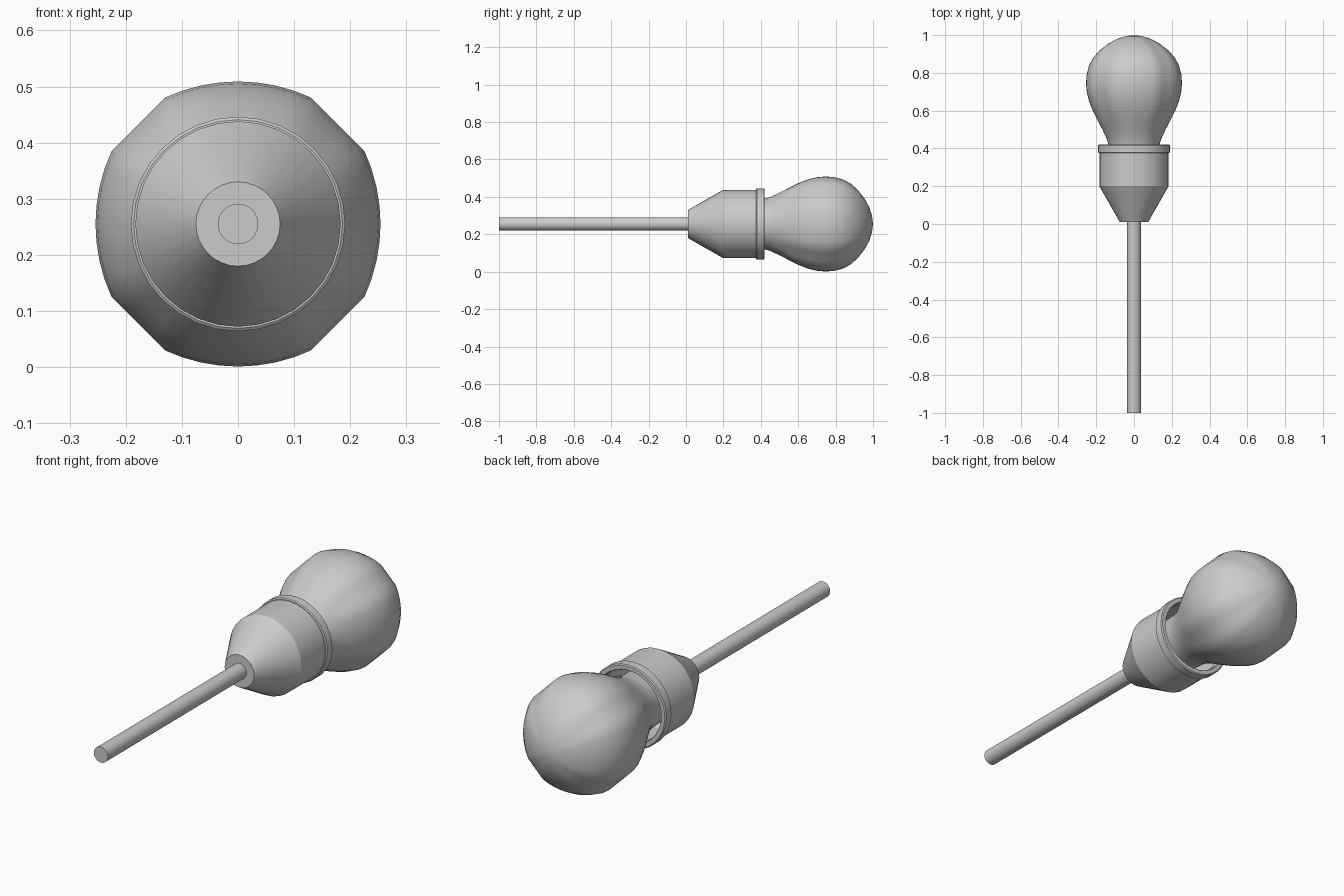
import bpy, bmesh, math

if "Cube" in bpy.data.objects:
    bpy.data.objects.remove(bpy.data.objects["Cube"])

CZ = 0.255  # height of the shared axis


def flattened(a):
    """Radius factor: round sides with slightly flat diagonals."""
    d = math.degrees(a) % 90
    d = min(d, 90 - d)
    if d <= 30:
        return 0.996 + 0.024 * (d / 30) ** 2
    return 1.02 * math.cos(math.radians(15)) / math.cos(math.radians(45 - d))


def lathe(name, profile, segs=32, closed=False, factor=None, angle=30):
    """Revolve (y, radius) points about the y axis."""
    bm = bmesh.new()
    rings = []
    for y, r in profile:
        if r == 0:
            rings.append([bm.verts.new((0, y, CZ))] * segs)
            continue
        ring = []
        for i in range(segs):
            a = 2 * math.pi * i / segs
            k = r * (factor(a) if factor and y > 0.5 else 1)
            ring.append(bm.verts.new((k * math.cos(a), y, CZ + k * math.sin(a))))
        rings.append(ring)
    pairs = list(zip(rings, rings[1:]))
    if closed:
        pairs.append((rings[-1], rings[0]))
    for p, q in pairs:
        for i in range(segs):
            j = (i + 1) % segs
            bm.faces.new(list(dict.fromkeys((p[i], q[i], q[j], p[j]))))
    bmesh.ops.recalc_face_normals(bm, faces=bm.faces)
    me = bpy.data.meshes.new(name)
    bm.to_mesh(me)
    bm.free()
    ob = bpy.data.objects.new(name, me)
    bpy.context.collection.objects.link(ob)
    bpy.ops.object.select_all(action='DESELECT')
    ob.select_set(True)
    bpy.context.view_layer.objects.active = ob
    bpy.ops.object.shade_smooth_by_angle(angle=math.radians(angle))
    return ob


# Hanging cable
lathe("cable", [(-1, 0), (-1, 0.036), (0.02, 0.036), (0.02, 0)])

# Socket shell: flat nose, cone, then cylinder, open at the bulb end
lathe("socket", [(0.01, 0), (0.01, 0.075), (0.2, 0.183), (0.39, 0.183)], angle=25)

# Rim collar with softened edges
lathe("socket_rim", [(0.375, 0.165), (0.375, 0.186), (0.379, 0.191), (0.416, 0.191),
                     (0.42, 0.186), (0.42, 0.168), (0.416, 0.165)], closed=True)

# Glass bulb with its neck running into the socket
lathe("bulb", [(0.30, 0), (0.30, 0.125), (0.36, 0.127), (0.41, 0.132), (0.45, 0.144),
               (0.50, 0.167), (0.55, 0.194), (0.60, 0.219), (0.65, 0.239),
               (0.70, 0.251), (0.745, 0.255), (0.79, 0.252), (0.84, 0.239),
               (0.88, 0.217), (0.92, 0.182), (0.955, 0.136), (0.98, 0.09),
               (0.995, 0.042), (1.0, 0)], segs=48, factor=flattened, angle=40)
